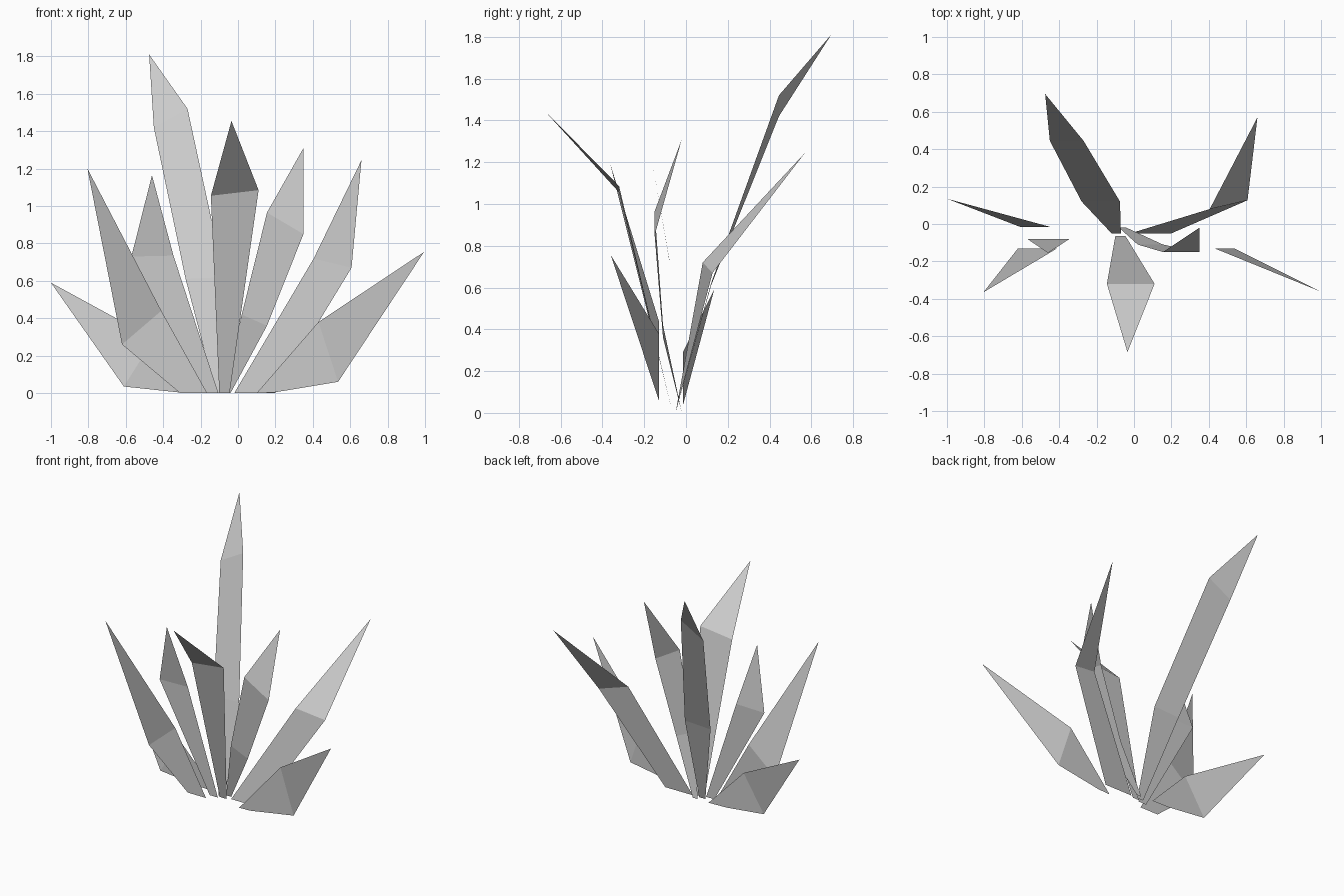
import bpy


def blade(name, rows, tip):
    """Flat pointed leaf: rows of (left x, left z, right x, right z, y), then a tip."""
    verts, faces = [], []
    for lx, lz, rx, rz, y in rows:
        verts += [(lx, y, lz), (rx, y, rz)]
    for i in range(len(rows) - 1):
        a = 2 * i
        faces.append((a, a + 1, a + 3, a + 2))
    n = len(verts)
    verts.append(tip)
    faces.append((n - 2, n - 1, n))
    mesh = bpy.data.meshes.new(name)
    mesh.from_pydata(verts, [], faces)
    obj = bpy.data.objects.new(name, mesh)
    bpy.context.collection.objects.link(obj)
    return obj


# Tall back leaf
blade("tall_back_leaf", [(-0.12, 0, -0.07, 0, -0.05),
                         (-0.28, 0.61, -0.075, 0.62, 0.12),
                         (-0.45, 1.42, -0.27, 1.52, 0.445)], (-0.475, 0.695, 1.81))

# Front centre leaf, bent forward
blade("front_leaf", [(-0.10, 0, -0.045, 0, -0.065),
                     (-0.145, 1.055, 0.11, 1.085, -0.32)], (-0.035, -0.685, 1.455))

# Twice-bent leaf right of centre
blade("centre_right_leaf", [(-0.08, 0, -0.04, 0, -0.02),
                            (0.02, 0.42, 0.155, 0.36, -0.11),
                            (0.155, 0.965, 0.35, 0.85, -0.15)], (0.35, -0.02, 1.31))

# Right leaf leaning back
right = blade("back_right_leaf", [(-0.02, 0, 0.20, 0, -0.05),
                                  (0.405, 0.72, 0.607, 0.67, 0.1)], (0.66, 0.57, 1.245))
right.data.vertices[2].co.y = 0.08
right.data.vertices[3].co.y = 0.127

# Left upright leaves
blade("left_inner_leaf", [(-0.17, 0, -0.105, 0, -0.08),
                          (-0.57, 0.73, -0.345, 0.735, -0.08)], (-0.46, -0.155, 1.165))
blade("left_front_leaf", [(-0.31, 0, -0.165, 0, -0.13),
                          (-0.62, 0.26, -0.41, 0.44, -0.13)], (-0.805, -0.365, 1.20))

# Low outer leaves
blade("left_low_leaf", [(-0.31, 0.003, -0.17, 0, -0.015),
                        (-0.61, 0.035, -0.45, 0.29, -0.015)], (-1.0, 0.135, 0.59))
blade("right_low_leaf", [(0.10, 0, 0.19, 0.003, -0.13),
                         (0.43, 0.38, 0.535, 0.06, -0.13)], (0.995, -0.36, 0.755))
